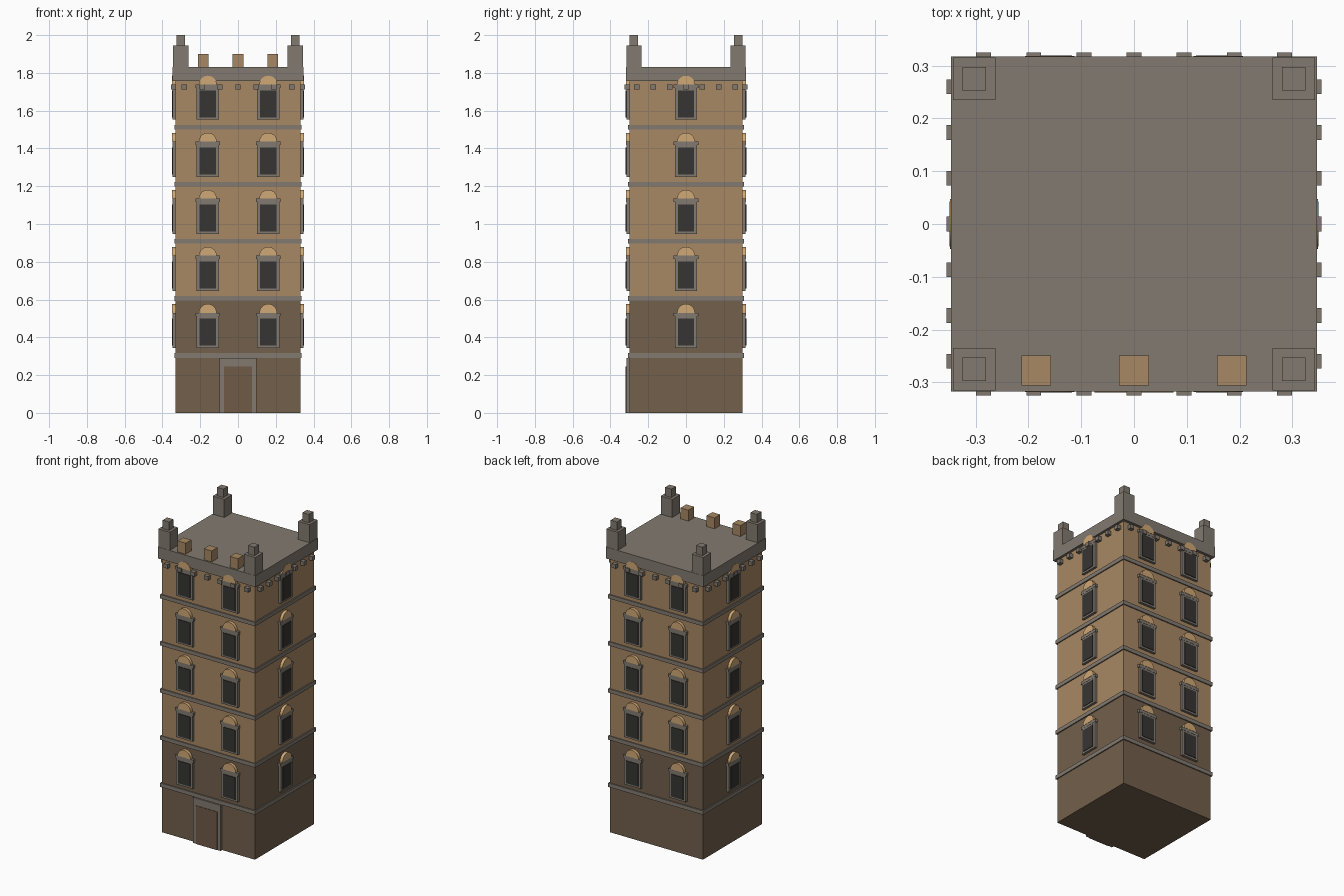
import bpy, bmesh, math
from mathutils import Matrix, Vector

if "Cube" in bpy.data.objects:
    bpy.data.objects.remove(bpy.data.objects["Cube"])


def material(name, rgb):
    lin = [((c / 255 + 0.055) / 1.055) ** 2.4 for c in rgb]
    m = bpy.data.materials.new(name)
    m.diffuse_color = (*lin, 1)
    m.use_nodes = True
    m.node_tree.nodes["Principled BSDF"].inputs["Base Color"].default_value = m.diffuse_color
    return m


TAN = material("tan wall", (168, 136, 99))
BROWN = material("brown base", (114, 96, 75))
DOOR = material("door brown", (112, 90, 70))
GREY = material("grey stone", (130, 122, 112))
GLASS = material("dark glass", (54, 53, 51))
ARCH = material("pale arch", (208, 168, 118))

HX, HY = 0.33, 0.30  # wall half sizes


class Part:
    """Collects boxes and half discs into one named object."""

    def __init__(self, name, mat):
        self.name, self.mat, self.bm = name, mat, bmesh.new()

    def box(self, x0, x1, y0, y1, z0, z1, rot=0.0):
        size = Matrix.Diagonal((x1 - x0, y1 - y0, z1 - z0, 1))
        mid = Matrix.Translation(((x0 + x1) / 2, (y0 + y1) / 2, (z0 + z1) / 2))
        bmesh.ops.create_cube(self.bm, size=1,
                              matrix=Matrix.Rotation(rot, 4, 'Z') @ mid @ size)

    def half_disc(self, u, z, r, y0, y1, rot, n=14):
        m = Matrix.Rotation(rot, 4, 'Z')
        rings = []
        for y in (y0, y1):
            rings.append([self.bm.verts.new(m @ Vector((
                u + r * math.cos(math.pi * i / n), y,
                z + r * math.sin(math.pi * i / n)))) for i in range(n + 1)])
        a, b = rings
        self.bm.faces.new(a)
        self.bm.faces.new(b)
        for i in range(n + 1):
            j = (i + 1) % (n + 1)
            self.bm.faces.new((a[i], a[j], b[j], b[i]))

    def finish(self):
        bmesh.ops.recalc_face_normals(self.bm, faces=self.bm.faces)
        me = bpy.data.meshes.new(self.name)
        self.bm.to_mesh(me)
        self.bm.free()
        me.materials.append(self.mat)
        bpy.context.collection.objects.link(bpy.data.objects.new(self.name, me))


def slab(name, mat, hx, hy, z0, z1):
    p = Part(name, mat)
    p.box(-hx, hx, -hy, hy, z0, z1)
    p.finish()


# Main body and roof slab
slab("lower_walls", BROWN, HX, HY, 0, 0.605)
slab("upper_walls", TAN, HX, HY, 0.605, 1.757)
slab("roof_slab", GREY, 0.3465, 0.3175, 1.757, 1.83)

# Floor bands
for k in range(5):
    z = 0.304 + 0.302 * k
    slab(f"floor_band_{k + 1}", GREY, 0.337, 0.307, z - 0.0125, z + 0.0125)

# Windows and dentils on the four walls: (turn, wall distance, windows, dentils)
frames = Part("window_frames", GREY)
panes = Part("window_panes", GLASS)
lintels = Part("window_lintels", GREY)
arches = Part("window_arches", ARCH)
dentils = Part("dentils", GREY)
pair, single = (-0.16, 0.16), (0.0,)
walls = [(0, HY, pair, 0.095), (1, HX, single, 0.0867),
         (2, HY, pair, 0.095), (3, HX, single, 0.0867)]
for turn, d, centres, step in walls:
    rot = turn * math.pi / 2
    for u in centres:
        for k in range(5):
            z = 0.344 + 0.302 * k
            f = -d - 0.0155
            for s in (-1, 1):
                a, b = sorted((u + s * 0.0425, u + s * 0.059))
                frames.box(a, b, f, -d, z, z + 0.168, rot)
            frames.box(u - 0.0425, u + 0.0425, f, -d, z, z + 0.012, rot)
            frames.box(u - 0.0425, u + 0.0425, f, -d, z + 0.155, z + 0.168, rot)
            panes.box(u - 0.0425, u + 0.0425, -d - 0.0193, -d,
                      z + 0.012, z + 0.155, rot)
            lintels.box(u - 0.065, u + 0.065, -d - 0.0168, -d,
                        z + 0.168, z + 0.186, rot)
            arches.half_disc(u, z + 0.186, 0.047, -d - 0.0185, -d, rot)
    for i in range(-3, 4):
        dentils.box(i * step - 0.014, i * step + 0.014, -d - 0.025, -d,
                    1.713, 1.739, rot)
for p in (frames, panes, lintels, arches, dentils):
    p.finish()

# Door with stone surround
surround = Part("door_surround", GREY)
for a, b in ((-0.098, -0.075), (0.075, 0.098)):
    surround.box(a, b, -0.316, -HY, 0, 0.245)
surround.box(-0.098, 0.098, -0.316, -HY, 0.245, 0.2915)
surround.finish()
door = Part("door", DOOR)
door.box(-0.075, 0.075, -0.319, -HY, 0, 0.245)
door.finish()

# Corner posts with small caps
posts = Part("corner_posts", GREY)
for sx in (-1, 1):
    for sy in (-1, 1):
        x, y = sx * 0.303, sy * 0.2755
        posts.box(x - 0.0405, x + 0.0405, y - 0.0405, y + 0.0405, 1.83, 1.946)
        posts.box(x - 0.0225, x + 0.0225, y - 0.0225, y + 0.0225, 1.946, 2.0)
posts.finish()

# Front battlement blocks
blocks = Part("battlement_blocks", TAN)
for x in (-0.185, 0, 0.185):
    blocks.box(x - 0.028, x + 0.028, -0.306, -0.249, 1.83, 1.9)
blocks.finish()
